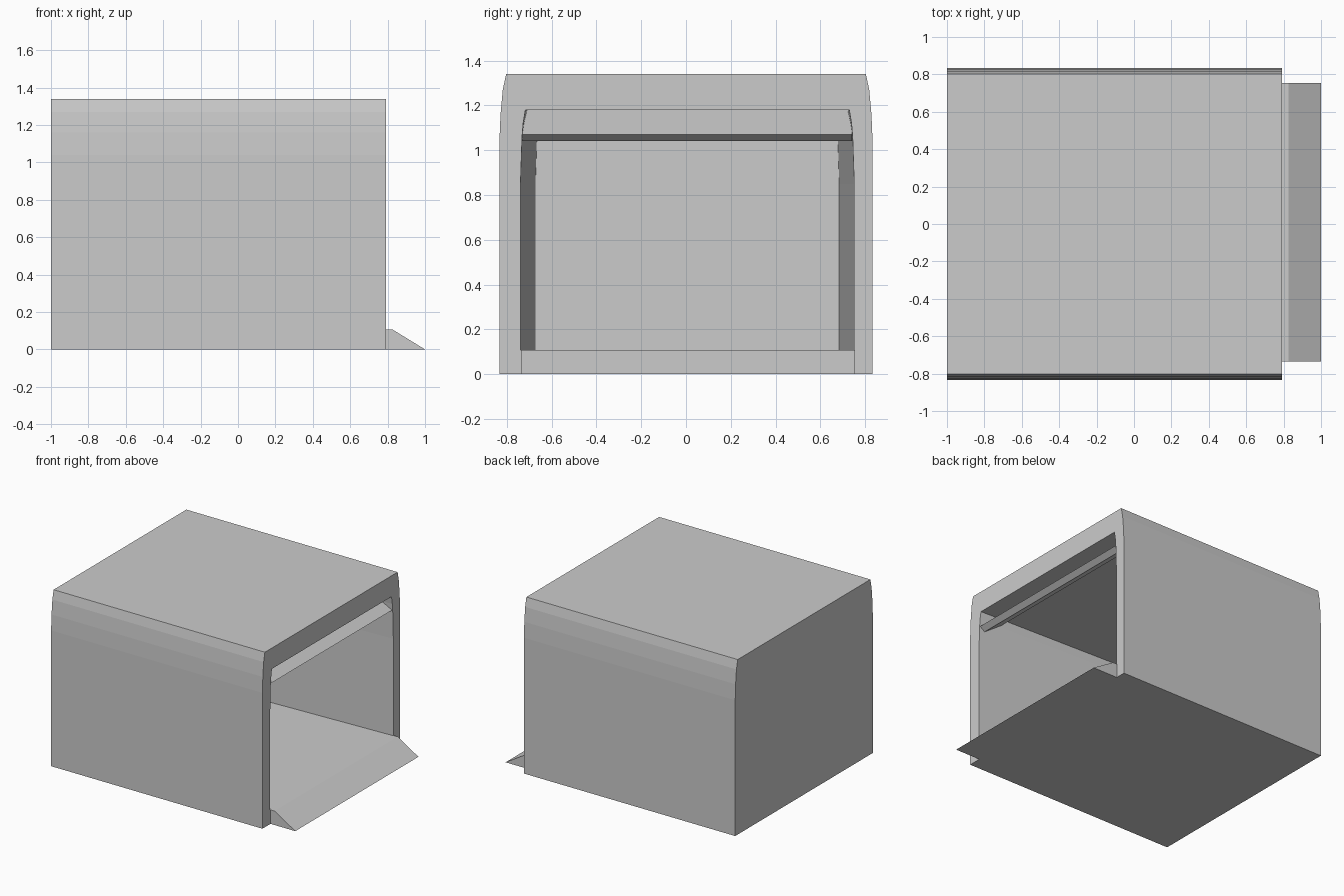
import bpy, bmesh

if "Cube" in bpy.data.objects:
    bpy.data.objects.remove(bpy.data.objects["Cube"])


def loft(name, loops):
    """Skin matching closed loops of points and cap both ends."""
    bm = bmesh.new()
    rings = [[bm.verts.new(p) for p in loop] for loop in loops]
    n = len(rings[0])
    for a, b in zip(rings, rings[1:]):
        for i in range(n):
            j = (i + 1) % n
            bm.faces.new((a[i], a[j], b[j], b[i]))
    bm.faces.new(rings[0])
    bm.faces.new(rings[-1])
    bmesh.ops.recalc_face_normals(bm, faces=bm.faces)
    mesh = bpy.data.meshes.new(name)
    bm.to_mesh(mesh)
    bm.free()
    obj = bpy.data.objects.new(name, mesh)
    bpy.context.collection.objects.link(obj)
    return obj


def section(half, x, centre=0.0, scale=1.0):
    """Mirror a half profile (y, z) into a closed loop at x."""
    full = half + [(-y, z) for y, z in reversed(half)]
    return [(x, centre + y * scale, z) for y, z in full]


def bar(name, profile, y0, y1):
    """Extrude an (x, z) profile across the width."""
    return loft(name, [[(x, y, z) for x, z in profile] for y in (y0, y1)])


# Shelter shell: outer skin, front rim and tapering hollow interior
outer = [(0.833, 0), (0.833, 1.04), (0.828, 1.16), (0.818, 1.27), (0.803, 1.34)]
inner = [(0.745, 0.107), (0.745, 0.85), (0.738, 1.06), (0.733, 1.12), (0.723, 1.18)]
loft("shelter_shell", [
    section(outer, -1.0),
    section(outer, 0.79),
    section(inner, 0.79, 0.006),
    section(inner, -0.92, 0.006, 0.91),
])

# Entrance ramp
bar("entrance_ramp", [(0.79, 0), (1.0, 0), (0.825, 0.107), (0.79, 0.107)], -0.735, 0.755)

# Sloping flap hanging from the ceiling behind the opening
bar("ceiling_flap", [(0.785, 1.07), (0.745, 1.04), (0.60, 1.14), (0.57, 1.18), (0.60, 1.18)], -0.735, 0.742)
